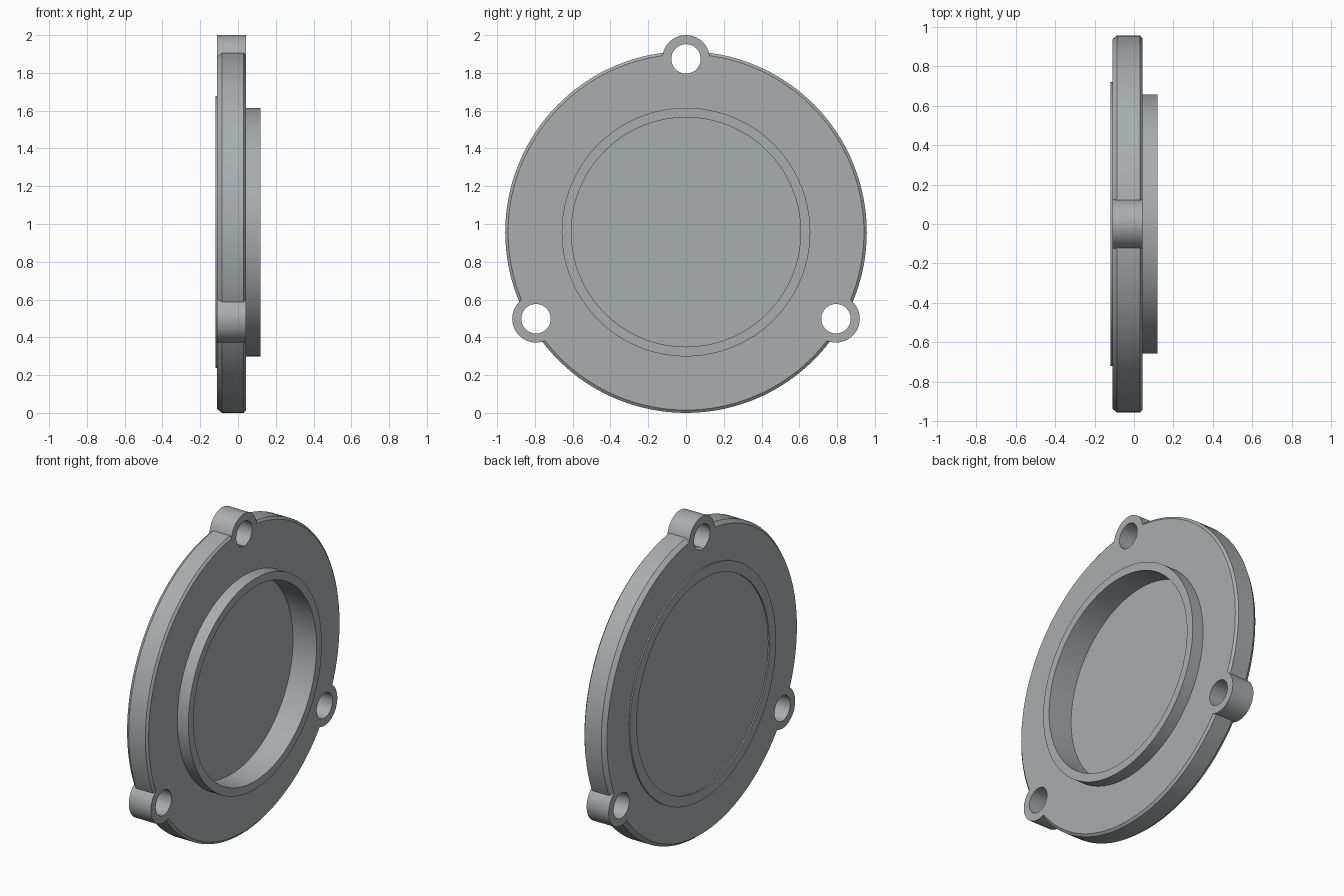
import bpy, bmesh, math

if "Cube" in bpy.data.objects:
    bpy.data.objects.remove(bpy.data.objects["Cube"])

CZ, R = 0.957, 0.957          # disc centre height and radius
EAR_D, EAR_R, HOLE_R = 0.917, 0.126, 0.078
X0, X1 = -0.11, 0.042         # back and front planes of the flange

grey = bpy.data.materials.new("cast grey")
grey.diffuse_color = (0.40, 0.42, 0.43, 1)
grey.use_nodes = True
grey.node_tree.nodes["Principled BSDF"].inputs["Base Color"].default_value = grey.diffuse_color


def lathe(name, profile, y=0.0, z=0.0, n=128):
    """Closed solid turned about the x axis from (x, radius) points."""
    bm = bmesh.new()
    rings = []
    for x, r in profile:
        rings.append([bm.verts.new((x, y + r * math.sin(2 * math.pi * i / n),
                                    z + r * math.cos(2 * math.pi * i / n)))
                      for i in range(n)])
    for a, b in zip(rings, rings[1:]):
        for i in range(n):
            j = (i + 1) % n
            bm.faces.new((a[i], a[j], b[j], b[i]))
    bm.faces.new(rings[0])
    bm.faces.new(rings[-1])
    bmesh.ops.recalc_face_normals(bm, faces=bm.faces)
    me = bpy.data.meshes.new(name)
    bm.to_mesh(me)
    bm.free()
    me.materials.append(grey)
    ob = bpy.data.objects.new(name, me)
    bpy.context.collection.objects.link(ob)
    return ob


def boolean(target, tool, op):
    bpy.context.view_layer.objects.active = target
    mod = target.modifiers.new(op, 'BOOLEAN')
    mod.operation, mod.object, mod.solver = op, tool, 'EXACT'
    bpy.ops.object.modifier_apply(modifier=mod.name)
    bpy.data.objects.remove(tool)


# Flange with chamfered rim, raised back ring, front collar and pocket
cover = lathe("cover_plate", [
    (X0, 0.655), (-0.118, 0.655), (-0.118, 0.72), (X0, 0.72),
    (X0, R - 0.02), (X0 + 0.025, R), (X1 - 0.012, R), (X1, R - 0.015),
    (X1, 0.658), (0.118, 0.658), (0.118, 0.607), (-0.045, 0.607)], z=CZ)

# Three mounting ears, then their bolt holes
spots = [(EAR_D * math.sin(a), CZ + EAR_D * math.cos(a))
         for a in (0, 2 * math.pi / 3, -2 * math.pi / 3)]
for y, z in spots:
    boolean(cover, lathe("ear", [(X0, EAR_R), (X1, EAR_R)], y, z, 48), 'UNION')
for y, z in spots:
    boolean(cover, lathe("bolt_hole", [(-0.3, HOLE_R), (0.3, HOLE_R)], y, z, 40), 'DIFFERENCE')

# Smooth walls with crisp edges
bpy.ops.object.select_all(action='DESELECT')
cover.select_set(True)
bpy.context.view_layer.objects.active = cover
bpy.ops.object.shade_smooth_by_angle(angle=math.radians(25))
